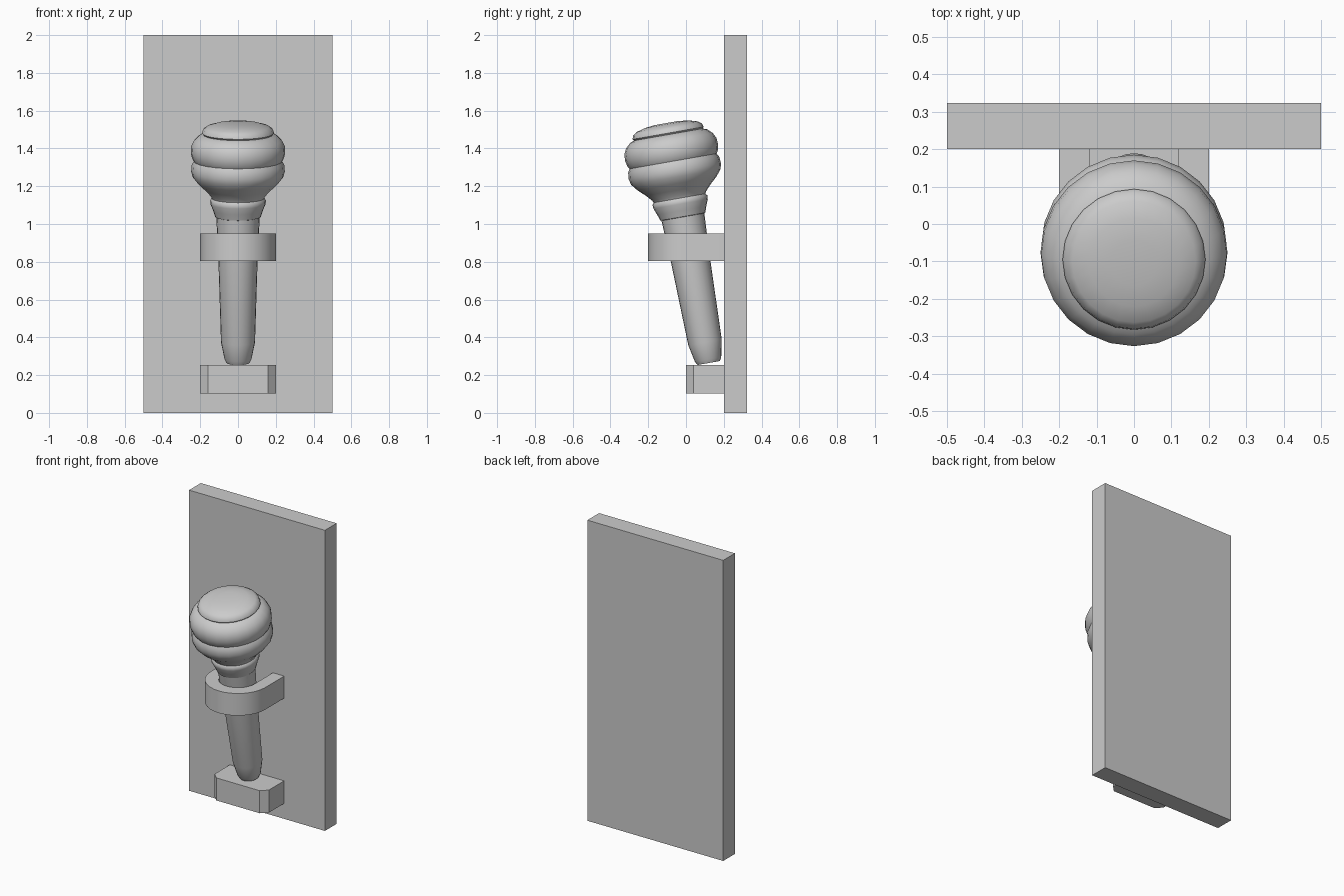
import bpy, bmesh, math

if "Cube" in bpy.data.objects:
    bpy.data.objects.remove(bpy.data.objects["Cube"])


def finish(name, bm, smooth_angle=None):
    bmesh.ops.recalc_face_normals(bm, faces=bm.faces)
    mesh = bpy.data.meshes.new(name)
    bm.to_mesh(mesh)
    bm.free()
    obj = bpy.data.objects.new(name, mesh)
    bpy.context.collection.objects.link(obj)
    if smooth_angle:
        bpy.ops.object.select_all(action='DESELECT')
        obj.select_set(True)
        bpy.context.view_layer.objects.active = obj
        bpy.ops.object.shade_smooth_by_angle(angle=math.radians(smooth_angle))
    return obj


def extrude_outline(name, outline, z0, z1, smooth_angle=None):
    bm = bmesh.new()
    face = bm.faces.new([bm.verts.new((x, y, z0)) for x, y in outline])
    top = bmesh.ops.extrude_face_region(bm, geom=[face])["geom"]
    verts = [v for v in top if isinstance(v, bmesh.types.BMVert)]
    bmesh.ops.translate(bm, vec=(0, 0, z1 - z0), verts=verts)
    return finish(name, bm, smooth_angle)


def lathe(name, profile, sides, smooth_angle):
    bm = bmesh.new()
    rings = []
    for s, r in profile:
        rings.append([bm.verts.new((r * math.sin(2 * math.pi * i / sides),
                                    r * math.cos(2 * math.pi * i / sides), s))
                      for i in range(sides)])
    for a, b in zip(rings, rings[1:]):
        for i in range(sides):
            j = (i + 1) % sides
            bm.faces.new((a[i], a[j], b[j], b[i]))
    bm.faces.new(rings[0])
    bm.faces.new(rings[-1])
    return finish(name, bm, smooth_angle)


def arch(r, steps=16):
    # half circle towards the front, from left to right
    return [(-r * math.cos(math.pi * i / steps), -r * math.sin(math.pi * i / steps))
            for i in range(steps + 1)]


WALL_Y = 0.2

# wall panel
extrude_outline("wall_panel", [(-0.5, WALL_Y), (0.5, WALL_Y), (0.5, 0.323), (-0.5, 0.323)], 0, 2)

# U-shaped holding ring, open against the wall
outer = [(-0.2, WALL_Y)] + arch(0.2) + [(0.2, WALL_Y)]
inner = [(-0.117, WALL_Y)] + arch(0.117) + [(0.117, WALL_Y)]
extrude_outline("holder_ring", outer + inner[::-1], 0.803, 0.95, 30)

# lower rest with chamfered front corners
extrude_outline("lower_rest", [(-0.2, WALL_Y), (-0.2, 0.04), (-0.16, 0), (0.16, 0),
                               (0.2, 0.04), (0.2, WALL_Y)], 0.103, 0.253)

# torch: tapered handle, collar and wrapped head, leaning forward
handle = [(0, 0.06), (0.02, 0.071), (0.112, 0.09), (0.56, 0.104), (0.785, 0.115)]
collar = [(0.787, 0.121), (0.82, 0.132), (0.855, 0.146), (0.875, 0.148), (0.886, 0.139)]
lower_wrap = [(0.898, 0.145), (0.93, 0.174), (0.965, 0.212), (1.0, 0.24),
              (1.03, 0.248), (1.065, 0.245), (1.085, 0.234)]
upper_wrap = [(1.1, 0.243), (1.13, 0.25), (1.165, 0.248), (1.195, 0.233),
              (1.22, 0.207), (1.228, 0.184)]
cap = [(1.236, 0.191), (1.255, 0.185), (1.27, 0.165), (1.283, 0.12), (1.29, 0.0625)]
torch = lathe("torch", handle + collar + lower_wrap + upper_wrap + cap, 24, 45)
torch.location = (0, 0.12, 0.264)
torch.rotation_euler = (math.radians(10), 0, 0)
